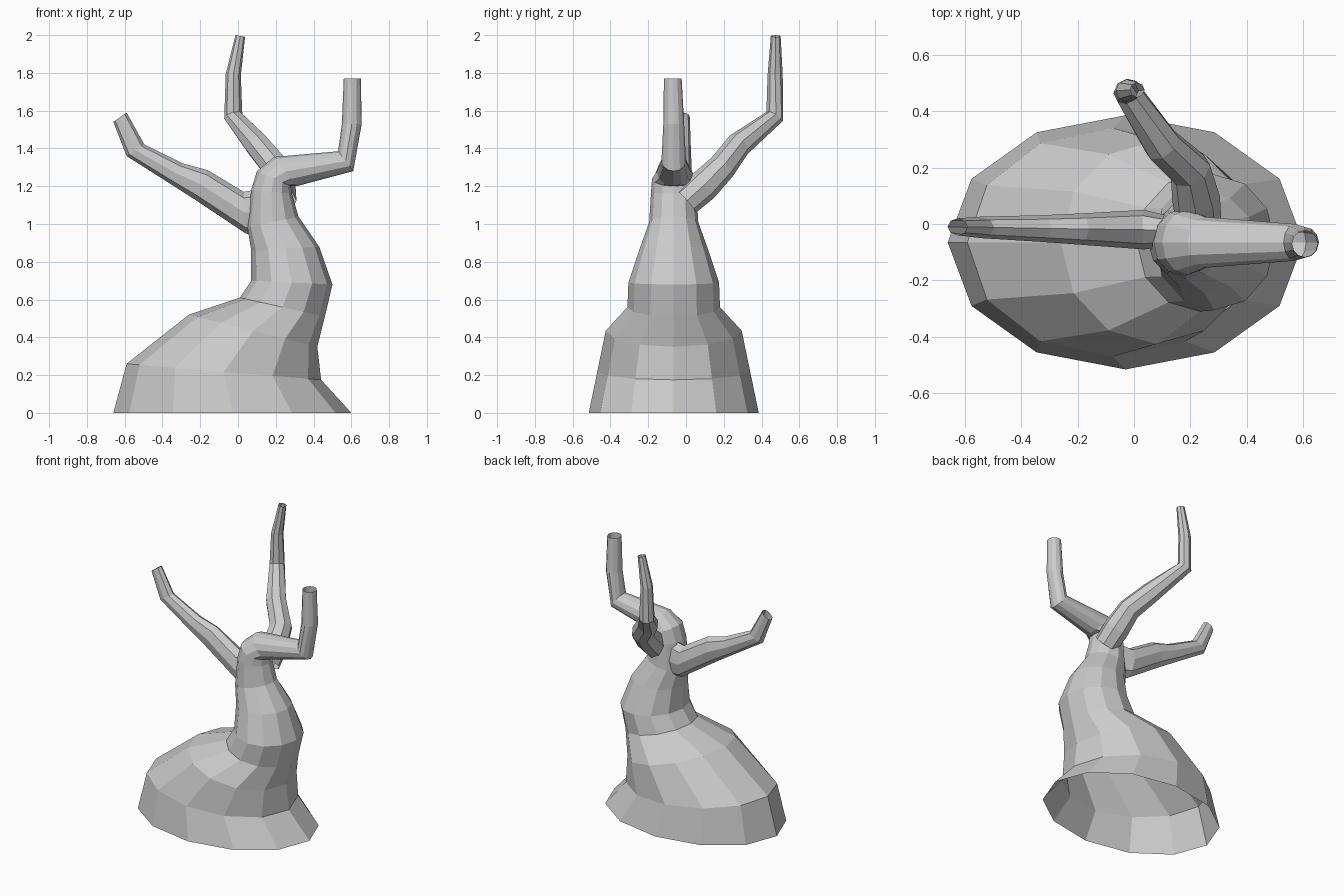
import bpy, bmesh, math
from mathutils import Vector


def loft(name, rings):
    """Open-ended flat-faced tube through rings of equal point count."""
    bm = bmesh.new()
    loops = [[bm.verts.new(p) for p in ring] for ring in rings]
    n = len(loops[0])
    for a, b in zip(loops, loops[1:]):
        for i in range(n):
            j = (i + 1) % n
            bm.faces.new((a[i], a[j], b[j], b[i]))
    bmesh.ops.recalc_face_normals(bm, faces=bm.faces)
    mesh = bpy.data.meshes.new(name)
    bm.to_mesh(mesh)
    bm.free()
    ob = bpy.data.objects.new(name, mesh)
    bpy.context.collection.objects.link(ob)
    return ob


def ellipse(centre, u, v, n):
    return [centre + u * math.cos(2 * math.pi * i / n) + v * math.sin(2 * math.pi * i / n)
            for i in range(n)]


def span_rings(spans, n):
    """Each span: side A (x, z), side B (x, z), centre y, half depth."""
    rings = []
    for xa, za, xb, zb, y, d in spans:
        a, b = Vector((xa, y, za)), Vector((xb, y, zb))
        rings.append(ellipse((a + b) / 2, (b - a) / 2, Vector((0, d, 0)), n))
    return rings


def path_rings(path, n):
    """Each path point: x, y, z, radius."""
    pts = [Vector(p[:3]) for p in path]
    rings = []
    for i, p in enumerate(pts):
        t = (pts[min(i + 1, len(pts) - 1)] - pts[max(i - 1, 0)]).normalized()
        u = Vector((1, 0, 0))
        u = (u - t * u.dot(t)).normalized()
        rings.append(ellipse(p, u * path[i][3], t.cross(u) * path[i][3], n))
    return rings


# Flared trunk, bending into the right-hand limb
loft("trunk_and_right_limb", span_rings([
    (-0.66, 0.00, 0.60, 0.00, -0.065, 0.45),
    (-0.59, 0.26, 0.44, 0.175, -0.065, 0.405),
    (-0.26, 0.52, 0.42, 0.35, -0.065, 0.36),
    (0.01, 0.61, 0.46, 0.51, -0.065, 0.245),
    (0.07, 0.70, 0.50, 0.68, -0.065, 0.24),
    (0.07, 0.86, 0.43, 0.88, -0.065, 0.18),
    (0.05, 0.98, 0.32, 1.04, -0.065, 0.13),
    (0.07, 1.18, 0.285, 1.16, -0.065, 0.12),
    (0.10, 1.28, 0.28, 1.20, -0.065, 0.115),
    (0.19, 1.355, 0.31, 1.20, -0.065, 0.09),
    (0.53, 1.385, 0.61, 1.28, -0.065, 0.065),
    (0.55, 1.53, 0.655, 1.53, -0.065, 0.055),
    (0.56, 1.77, 0.65, 1.77, -0.07, 0.047),
], 12))

# Left limb
loft("left_limb", span_rings([
    (0.14, 1.19, 0.14, 0.93, -0.025, 0.05),
    (0.03, 1.17, 0.04, 0.95, -0.02, 0.07),
    (-0.16, 1.285, -0.23, 1.13, -0.018, 0.055),
    (-0.29, 1.32, -0.37, 1.22, -0.016, 0.047),
    (-0.495, 1.42, -0.59, 1.36, -0.012, 0.038),
    (-0.59, 1.59, -0.66, 1.54, -0.01, 0.03),
], 8))

# Back limb
loft("back_limb", path_rings([
    (0.23, 0.00, 1.12, 0.08),
    (0.22, 0.09, 1.20, 0.085),
    (0.20, 0.19, 1.30, 0.075),
    (0.10, 0.28, 1.42, 0.068),
    (-0.025, 0.47, 1.57, 0.05),
    (-0.025, 0.472, 1.79, 0.040),
    (0.012, 0.475, 1.995, 0.026),
], 8))
